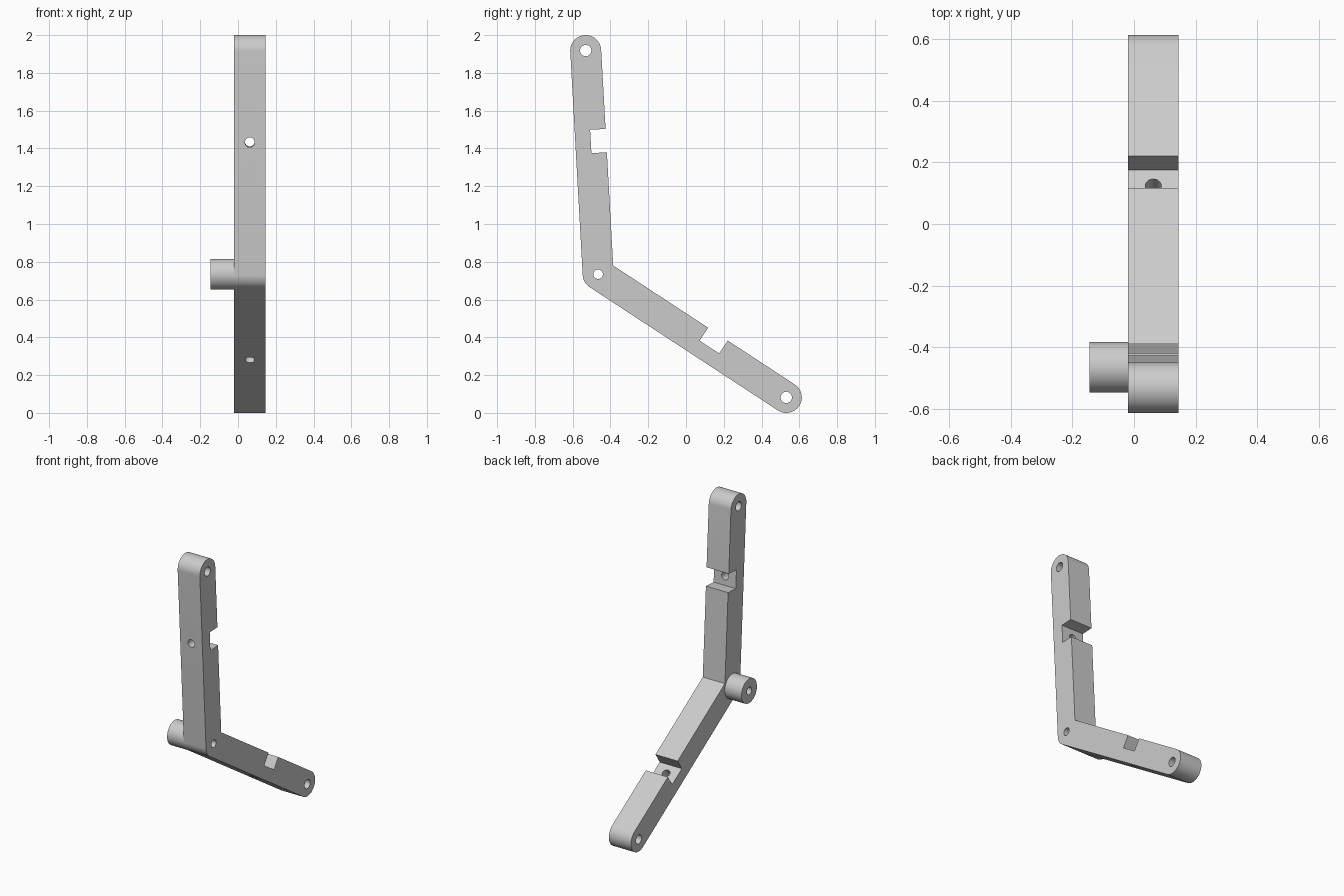
import bpy, bmesh
from math import pi, cos, sin, atan2
from mathutils import Vector, Matrix

if "Cube" in bpy.data.objects:
    bpy.data.objects.remove(bpy.data.objects["Cube"], do_unlink=True)

X0, X1, BOSS_X = -0.02, 0.145, -0.145   # body sides and boss end
R = 0.082                               # half width of the arms
NOTCH_AT, NOTCH_HALF = 0.704, 0.062
MID_X = (X0 + X1) / 2
elbow, top, low = Vector((-0.465, 0.734)), Vector((-0.531, 1.918)), Vector((0.531, 0.082))

grey = bpy.data.materials.new("light grey")
grey.use_nodes = True
grey.diffuse_color = (0.6, 0.6, 0.6, 1)
grey.node_tree.nodes["Principled BSDF"].inputs["Base Color"].default_value = (0.6, 0.6, 0.6, 1)


def finish(name, bm):
    bmesh.ops.recalc_face_normals(bm, faces=bm.faces)
    mesh = bpy.data.meshes.new(name)
    bm.to_mesh(mesh)
    bm.free()
    mesh.materials.append(grey)
    obj = bpy.data.objects.new(name, mesh)
    bpy.context.collection.objects.link(obj)
    return obj


def cylinder(name, a, b, radius):
    a, b = Vector(a), Vector(b)
    bm = bmesh.new()
    turn = (b - a).to_track_quat('Z', 'Y').to_matrix().to_4x4()
    bmesh.ops.create_cone(bm, cap_ends=True, segments=48, radius1=radius, radius2=radius,
                          depth=(b - a).length, matrix=Matrix.Translation((a + b) / 2) @ turn)
    return finish(name, bm)


def arc(centre, start, sweep, steps):
    angles = [start + sweep * i / steps for i in range(steps + 1)]
    return [centre + R * Vector((cos(t), sin(t))) for t in angles]


# Arm directions and the normals on the inner side of the bend
up, down = (top - elbow).normalized(), (low - elbow).normalized()
up_in, down_in = Vector((up.y, -up.x)), Vector((-down.y, down.x))
bisector = (up + down).normalized()
inner_corner = elbow + bisector * R / bisector.dot(up_in)


def notch(direction, inward):
    near = elbow + direction * (NOTCH_AT - NOTCH_HALF)
    far = elbow + direction * (NOTCH_AT + NOTCH_HALF)
    return [near + inward * R, near, far, far + inward * R]


# Bent bar outline: inner edge, rounded ends and rounded outer elbow
start_up, start_low = atan2(up_in.y, up_in.x), atan2(-down_in.y, -down_in.x)
start_elbow = atan2(-up_in.y, -up_in.x)
outline = [inner_corner] + notch(up, up_in) + arc(top, start_up, pi, 24)
outline += arc(elbow, start_elbow, (start_low - start_elbow) % (2 * pi), 14)
outline += arc(low, start_low, pi, 24) + notch(down, down_in)[::-1]

bm = bmesh.new()
face = bm.faces.new([bm.verts.new((X0, p.x, p.y)) for p in outline])
extruded = bmesh.ops.extrude_face_region(bm, geom=[face])["geom"]
bmesh.ops.translate(bm, vec=(X1 - X0, 0, 0),
                    verts=[v for v in extruded if isinstance(v, bmesh.types.BMVert)])
bar = finish("bent_bar", bm)

# Pivot boss on the side of the elbow
boss = cylinder("pivot_boss", (BOSS_X, *elbow), (X0 + 0.02, *elbow), R)

# Drilled holes: pivots run sideways, notch holes run across the arms
cutters = []
for name, p, radius in (("top", top, 0.03), ("elbow", elbow, 0.025), ("low", low, 0.03)):
    cutters.append(cylinder(name + "_hole_cutter", (-0.3, *p), (0.3, *p), radius))
for name, d, n in (("upper", up, up_in), ("lower", down, down_in)):
    p = elbow + d * NOTCH_AT
    cutters.append(cylinder(name + "_notch_hole_cutter", (MID_X, *(p - n * 0.2)),
                            (MID_X, *(p + n * 0.05)), 0.026))


def boolean(operand, operation):
    mod = bar.modifiers.new(operand.name, 'BOOLEAN')
    mod.object, mod.operation, mod.solver = operand, operation, 'EXACT'
    bpy.context.view_layer.objects.active = bar
    bpy.ops.object.modifier_apply(modifier=mod.name)
    bpy.data.objects.remove(operand, do_unlink=True)


boolean(boss, 'UNION')
for cutter in cutters:
    boolean(cutter, 'DIFFERENCE')

# Smooth the round surfaces, keep the edges sharp
bpy.ops.object.select_all(action='DESELECT')
bar.select_set(True)
bpy.context.view_layer.objects.active = bar
bpy.ops.object.shade_smooth_by_angle(angle=pi / 6)
